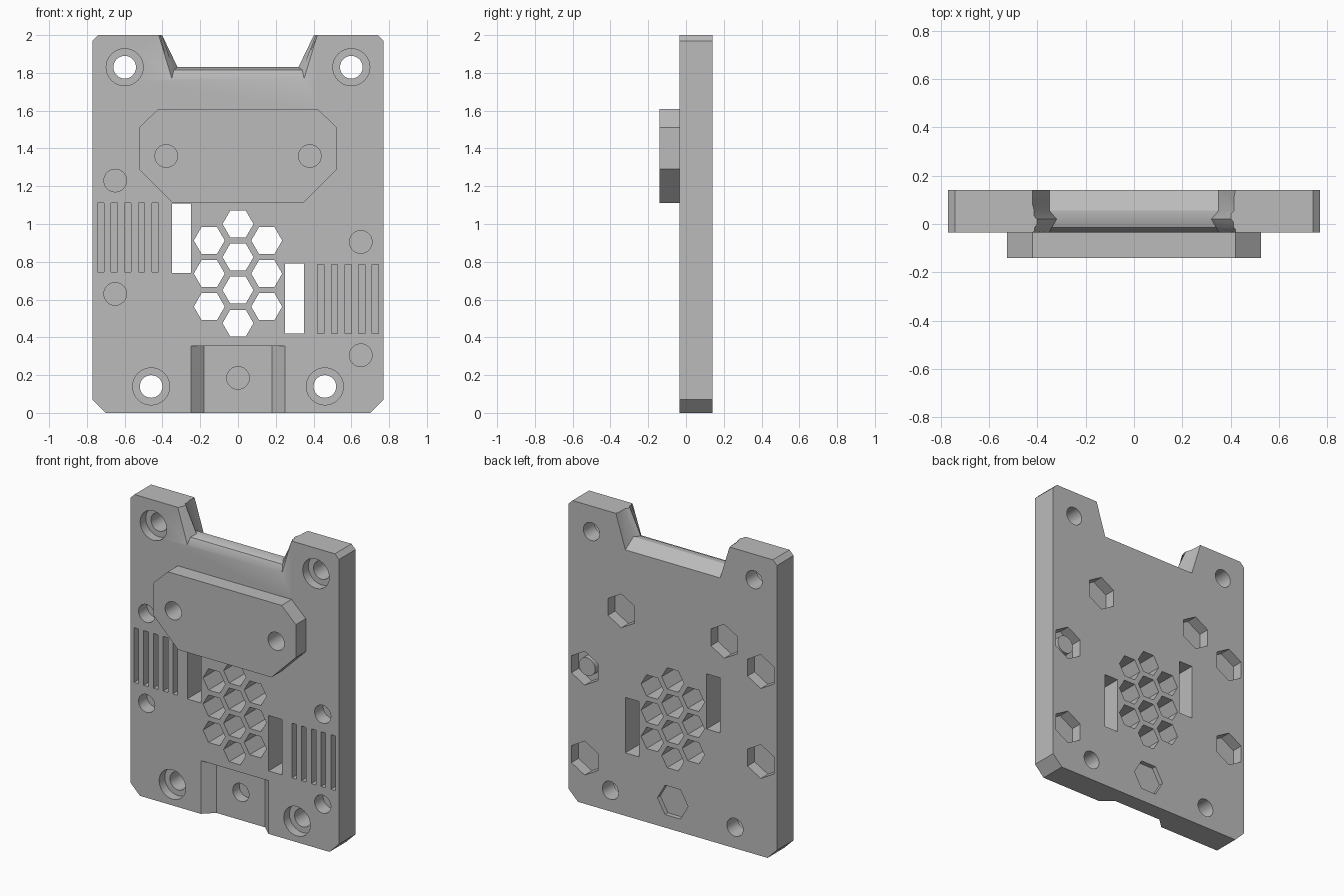
import bpy, bmesh, math

if "Cube" in bpy.data.objects:
    bpy.data.objects.remove(bpy.data.objects["Cube"])

FRONT, BACK = -0.035, 0.14
BOSS_FRONT = -0.14
OUT = 0.1  # overshoot of cutters

grey = bpy.data.materials.new("plain grey")
grey.use_nodes = True
grey.diffuse_color = (0.5, 0.5, 0.5, 1)
grey.node_tree.nodes["Principled BSDF"].inputs["Base Color"].default_value = (0.5, 0.5, 0.5, 1)


def loft(bm, sections):
    """Close a solid through (y, [(x, z), ...]) sections."""
    rings = [[bm.verts.new((x, y, z)) for x, z in pts] for y, pts in sections]
    n = len(rings[0])
    for a, b in zip(rings, rings[1:]):
        for i in range(n):
            j = (i + 1) % n
            bm.faces.new((a[i], a[j], b[j], b[i]))
    bm.faces.new(rings[0][::-1])
    bm.faces.new(rings[-1])


def prism(bm, pts, y0, y1):
    loft(bm, [(y0, pts), (y1, pts)])


def ring(x, z, r, n=32, turn=0):
    return [(x + r * math.cos(turn + math.tau * i / n),
             z + r * math.sin(turn + math.tau * i / n)) for i in range(n)]


def rect(x0, x1, z0, z1):
    return [(x0, z0), (x1, z0), (x1, z1), (x0, z1)]


def mirrored(half):
    return half + [(-x, z) for x, z in reversed(half)]


def make(name, bm):
    bmesh.ops.recalc_face_normals(bm, faces=bm.faces)
    mesh = bpy.data.meshes.new(name)
    bm.to_mesh(mesh)
    bm.free()
    mesh.materials.append(grey)
    ob = bpy.data.objects.new(name, mesh)
    bpy.context.collection.objects.link(ob)
    return ob


def combine(target, bm, operation):
    tool = make("cutter", bm)
    tool.hide_render = True
    mod = target.modifiers.new(operation.lower(), "BOOLEAN")
    mod.operation, mod.object, mod.solver = operation, tool, "EXACT"
    bpy.context.view_layer.objects.active = target
    bpy.ops.object.modifier_apply(modifier=mod.name)
    bpy.data.objects.remove(tool)


# Plate with chamfered corners
bm = bmesh.new()
prism(bm, mirrored([(0.70, 0), (0.77, 0.07), (0.77, 1.97), (0.74, 2)]), FRONT, BACK)
plate = make("mounting_plate", bm)

# Raised eight-sided boss on the front
bm = bmesh.new()
prism(bm, mirrored([(0.345, 1.11), (0.525, 1.29), (0.525, 1.51), (0.42, 1.61)]),
      BOSS_FRONT, 0)
combine(plate, bm, "UNION")

# Top notch with a ridged floor, and the bottom recess with sloped sides
bm = bmesh.new()
floor = [(FRONT - OUT, 0.35, 1.77), (FRONT, 0.35, 1.77), (-0.015, 0.34, 1.815),
         (0.02, 0.32, 1.83), (0.055, 0.35, 1.83), (BACK, 0.35, 1.775),
         (BACK + OUT, 0.35, 1.775)]
loft(bm, [(y, mirrored([(w, z), (0.45, 2.1)])) for y, w, z in floor])
loft(bm, [(FRONT - 0.065, rect(-0.32, 0.32, -OUT, 0.355)),
          (FRONT + 0.065, rect(-0.18, 0.18, -OUT, 0.355))])
combine(plate, bm, "DIFFERENCE")

# Through openings: screw holes, honeycomb vent, two tall slots
corners = [(s * x, z) for s in (-1, 1) for x, z in ((0.60, 1.83), (0.46, 0.14))]
bm = bmesh.new()
openings = [ring(x, z, 0.06) for x, z in corners]
for col in (-1, 0, 1):
    for row in range(4 if col == 0 else 3):
        z = 0.475 + 0.175 * row + (0.0875 if col else 0)
        openings.append(ring(col * 0.152, z, 0.082, 6))
openings += [rect(-0.35, -0.25, 0.74, 1.108), rect(0.25, 0.35, 0.42, 0.79)]
for pts in openings:
    prism(bm, pts, FRONT - OUT, BACK + OUT)
combine(plate, bm, "DIFFERENCE")

# Front cuts: counterbores, grip grooves, blind bolt holes
bolts = [(-0.65, 1.23), (-0.65, 0.63), (0.65, 0.905), (0.65, 0.305)]
boss_bolts = [(-0.38, 1.36), (0.38, 1.36)]
bm = bmesh.new()
for x, z in corners:
    prism(bm, ring(x, z, 0.098), FRONT - OUT, FRONT + 0.06)
for i in range(5):
    x = 0.422 + 0.072 * i
    prism(bm, rect(-x - 0.034, -x, 0.745, 1.11), FRONT - OUT, FRONT + 0.05)
    prism(bm, rect(x, x + 0.034, 0.42, 0.785), FRONT - OUT, FRONT + 0.05)
for x, z in bolts + boss_bolts:
    prism(bm, ring(x, z, 0.06), BOSS_FRONT - OUT, 0.055)
prism(bm, ring(0, 0.185, 0.06), FRONT - OUT, 0.1)
combine(plate, bm, "DIFFERENCE")

# Back cuts: hexagonal nut pockets
bm = bmesh.new()
for x, z in bolts + boss_bolts:
    prism(bm, ring(x, z, 0.113, 6, math.pi / 6), 0.065, BACK + OUT)
prism(bm, ring(0, 0.185, 0.113, 6), BACK - 0.03, BACK + OUT)
combine(plate, bm, "DIFFERENCE")

# Round plug standing in one nut pocket
bm = bmesh.new()
prism(bm, ring(0.65, 0.905, 0.06), 0.06, BACK - 0.025)
plug = make("pocket_plug", bm)

for ob in (plate, plug):
    bpy.ops.object.select_all(action="DESELECT")
    ob.select_set(True)
    bpy.context.view_layer.objects.active = ob
    bpy.ops.object.shade_smooth_by_angle(angle=math.radians(25))
